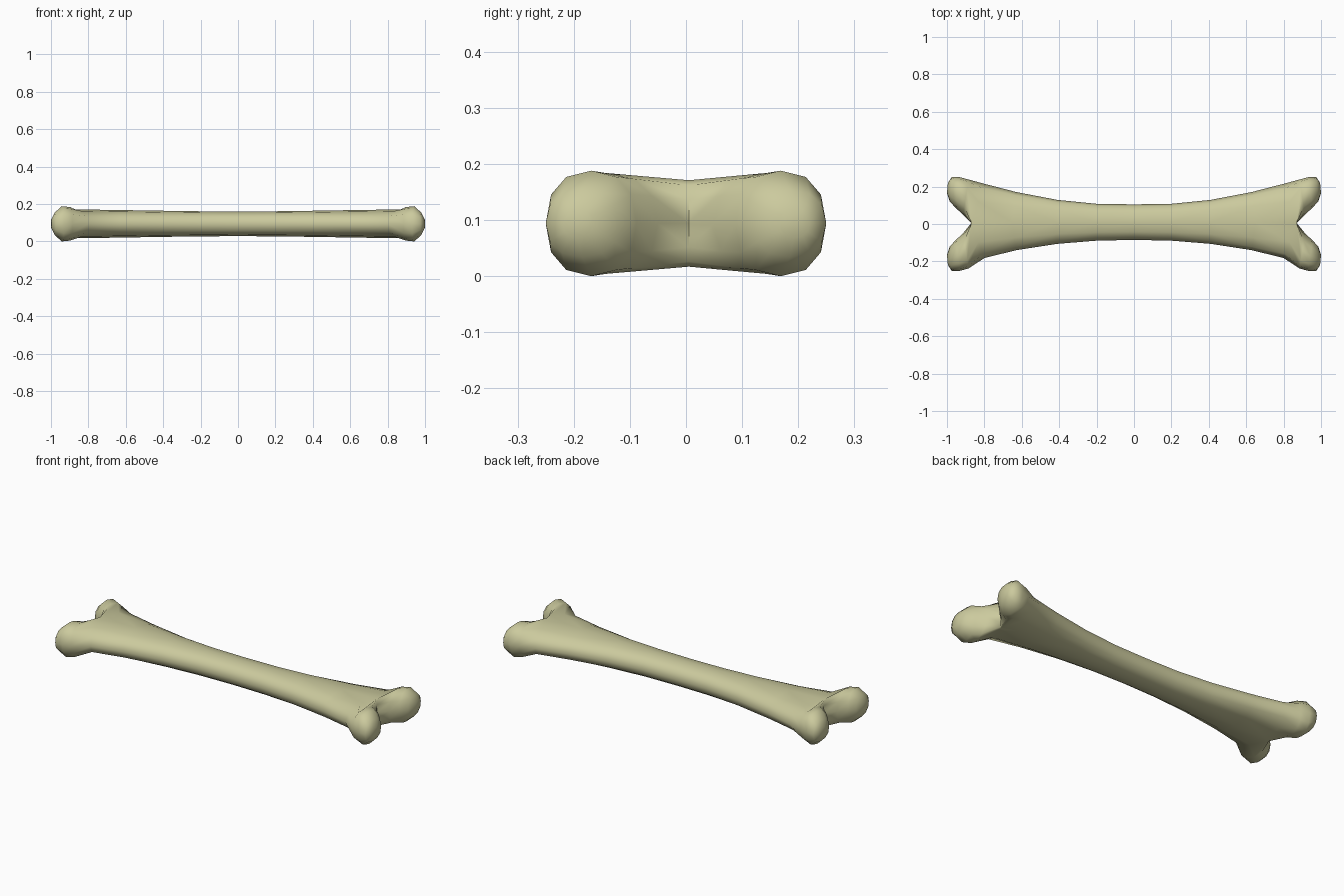
import bpy, bmesh
from math import sin, cos, pi

if "Cube" in bpy.data.objects:
    bpy.data.objects.remove(bpy.data.objects["Cube"])

ZC = 0.094
N_OUT, N_IN = 7, 5

# Shaft stations: x outer, x inner, y upper edge, y lower edge, y centre, half height
SHAFT = [(0.0, 0.0, 0.105, -0.085, 0.01, 0.066),
         (0.2, 0.2, 0.108, -0.089, 0.01, 0.067),
         (0.41, 0.41, 0.129, -0.106, 0.01, 0.070),
         (0.63, 0.65, 0.171, -0.140, 0.008, 0.074),
         (0.80, 0.87, 0.215, -0.182, 0.005, 0.077)]
# Prong rings: outer (x, y), inner (x, y), half height
PRONG = [((0.885, 0.238), (0.915, 0.050), 0.090),
         ((0.93, 0.250), (0.955, 0.088), 0.094),
         ((0.975, 0.250), (0.985, 0.120), 0.060),
         ((0.995, 0.220), (1.0, 0.165), 0.025)]


def power(v, e=0.87):
    return (abs(v) ** e) * (1 if v >= 0 else -1) if abs(v) > 1e-6 else 0.0


def angles(full):
    a = [pi / 2 - pi * i / (N_OUT - 1) for i in range(N_OUT)]
    if full:
        a += [-pi / 2 - pi * i / (N_IN + 1) for i in range(1, N_IN + 1)]
    return a


def bridge(bm, a, b, closed):
    n = len(a)
    for i in range(n if closed else n - 1):
        j = (i + 1) % n
        bm.faces.new((a[i], a[j], b[j], b[i]))


def quarter(bm, sx, sy):
    # Half of the shaft, open along its centre line
    rings = []
    for k, (xo, xi, yu, yl, yc, h) in enumerate(SHAFT):
        yo = yu if sy > 0 else yl
        last = k == len(SHAFT) - 1
        ring = []
        for t in angles(last):
            c = max(power(cos(t)), 0)      # inner side collapses to the crotch
            ring.append(bm.verts.new((sx * (xi + (xo - xi) * c),
                                      yc + (yo - yc) * c,
                                      ZC + h * power(sin(t)))))
        rings.append(ring)
    for a, b in zip(rings, rings[1:]):
        bridge(bm, a, b[:N_OUT], False)
    # Forked prong with a rounded end
    prev = rings[-1]
    for (xo, yo), (xi, yi), h in PRONG:
        ring = []
        for t in angles(True):
            c = 0.5 + 0.5 * power(cos(t))
            ring.append(bm.verts.new((sx * (xi + (xo - xi) * c),
                                      sy * (yi + (yo - yi) * c),
                                      ZC + h * power(sin(t)))))
        bridge(bm, prev, ring, True)
        prev = ring
    bm.faces.new(prev)


bm = bmesh.new()
for sx in (-1, 1):
    for sy in (-1, 1):
        quarter(bm, sx, sy)
bmesh.ops.remove_doubles(bm, verts=bm.verts[:], dist=0.0005)
bmesh.ops.recalc_face_normals(bm, faces=bm.faces[:])
mesh = bpy.data.meshes.new("bone")
bm.to_mesh(mesh)
bm.free()

bone = bpy.data.objects.new("bone", mesh)
bpy.context.collection.objects.link(bone)
mat = bpy.data.materials.new("bone_ivory")
mat.diffuse_color = (0.6, 0.59, 0.34, 1)
mat.use_nodes = True
mat.node_tree.nodes["Principled BSDF"].inputs["Base Color"].default_value = mat.diffuse_color
mesh.materials.append(mat)

bpy.context.view_layer.objects.active = bone
bone.select_set(True)
bpy.ops.object.shade_smooth_by_angle(angle=1.05)
